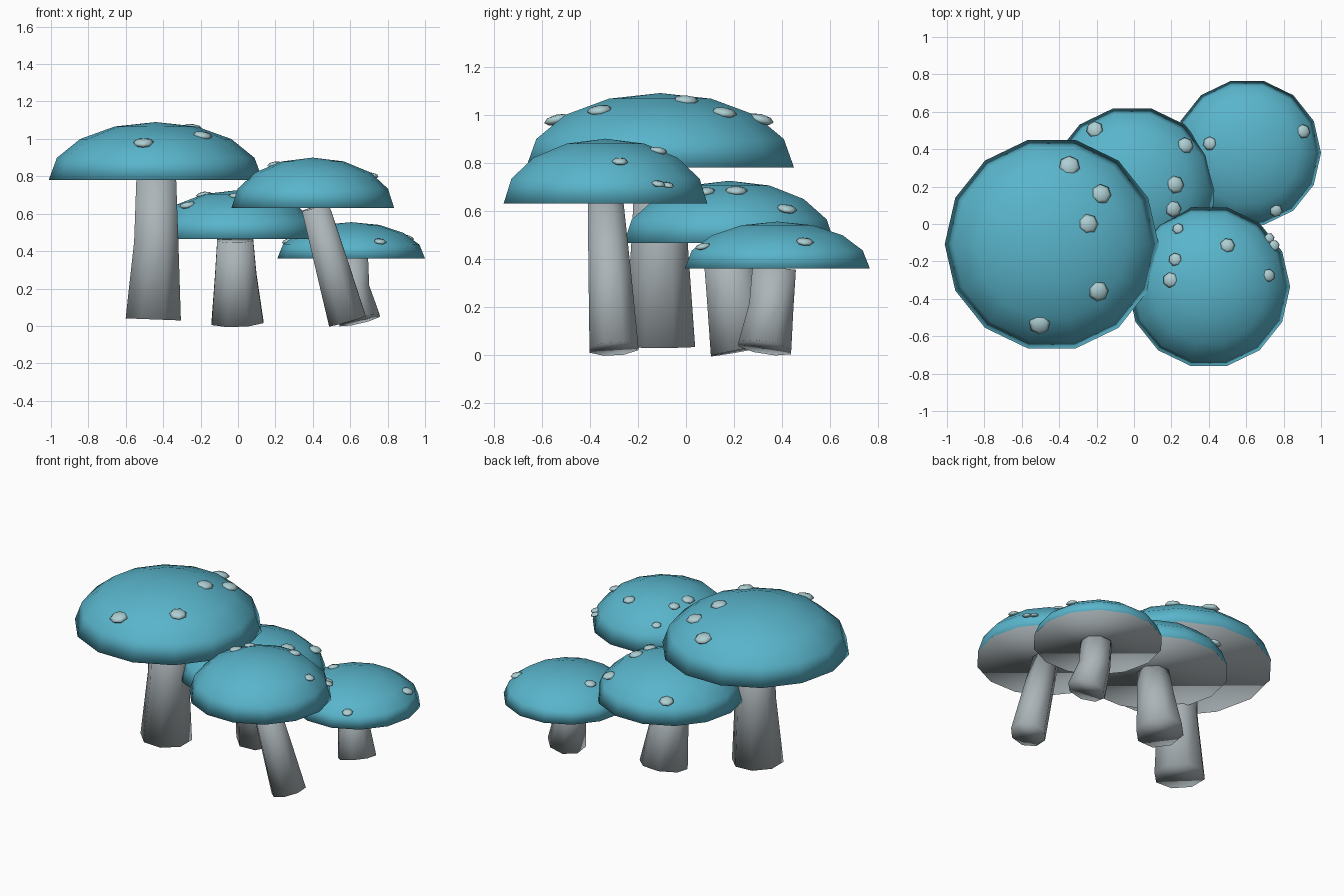
import bpy
import bmesh
from math import pi, sin, cos, sqrt
from mathutils import Vector, Matrix

if "Cube" in bpy.data.objects:
    bpy.data.objects.remove(bpy.data.objects["Cube"])


def make_material(name, rgb):
    mat = bpy.data.materials.new(name)
    mat.use_nodes = True
    mat.diffuse_color = (*rgb, 1)
    mat.node_tree.nodes["Principled BSDF"].inputs["Base Color"].default_value = (*rgb, 1)
    return mat


teal = make_material("teal_cap", (0.10, 0.46, 0.60))
grey = make_material("grey_stem", (0.41, 0.46, 0.48))
pale = make_material("pale_spot", (0.42, 0.62, 0.65))


def finish(bm, name, mats):
    bmesh.ops.recalc_face_normals(bm, faces=bm.faces)
    for f in bm.faces:
        f.smooth = True
    mesh = bpy.data.meshes.new(name)
    bm.to_mesh(mesh)
    bm.free()
    for m in mats:
        mesh.materials.append(m)
    obj = bpy.data.objects.new(name, mesh)
    bpy.context.collection.objects.link(obj)
    return obj


def add_cap(name, centre, radius, height):
    # Upper half of a flattened sphere, closed with a flat grey underside
    bm = bmesh.new()
    bmesh.ops.create_uvsphere(bm, u_segments=14, v_segments=8, radius=1)
    bmesh.ops.delete(bm, geom=[v for v in bm.verts if v.co.z < -0.01], context="VERTS")
    rim = [e for e in bm.edges if e.is_boundary]
    under = bmesh.ops.contextual_create(bm, geom=rim)["faces"]
    for f in under:
        f.material_index = 1
    bm.transform(Matrix.Translation(centre)
                 @ Matrix.Diagonal((radius, radius, height, 1))
                 @ Matrix.Rotation(pi / 2, 4, "Z"))
    finish(bm, name, [teal, grey])


def add_stem(name, stations, sides=8):
    # Loft through (centre, radius) stations, rings square to the path
    bm = bmesh.new()
    rings = []
    for i, (c, r) in enumerate(stations):
        low = Vector(stations[max(i - 1, 0)][0])
        high = Vector(stations[min(i + 1, len(stations) - 1)][0])
        turn = Vector((0, 0, 1)).rotation_difference(high - low)
        ring = []
        for k in range(sides):
            a = 2 * pi * (k + 0.5) / sides
            ring.append(bm.verts.new(Vector(c) + turn @ Vector((r * cos(a), r * sin(a), 0))))
        rings.append(ring)
    for a, b in zip(rings, rings[1:]):
        for k in range(sides):
            n = (k + 1) % sides
            bm.faces.new((a[k], a[n], b[n], b[k]))
    bm.faces.new(rings[0][::-1])
    bm.faces.new(rings[-1])
    finish(bm, name, [grey])


def add_spots(name, centre, radius, height, spots):
    # Flattened pebbles resting on the dome
    bm = bmesh.new()
    for i, (x, y, size) in enumerate(spots):
        dx, dy = x - centre[0], y - centre[1]
        q = min((dx * dx + dy * dy) / radius ** 2, 0.96)
        z = centre[2] + height * sqrt(1 - q) * 0.98
        normal = Vector((dx, dy, radius * 3)).normalized()
        tilt = Vector((0, 0, 1)).rotation_difference(normal).to_matrix().to_4x4()
        bmesh.ops.create_uvsphere(
            bm, u_segments=7, v_segments=4, radius=size,
            matrix=Matrix.Translation((x, y, z)) @ tilt
            @ Matrix.Rotation(i, 4, "Z") @ Matrix.Diagonal((1, 1, 0.38, 1)))
    finish(bm, name, [pale])


# name, cap centre, radius, height, stem stations, spots
mushrooms = [
    ("tall", (-0.44, -0.108, 0.78), 0.572, 0.31,
     [((-0.453, -0.11, 0.035), 0.16), ((-0.437, -0.11, 0.45), 0.128),
      ((-0.437, -0.105, 0.79), 0.115)],
     [(-0.345, 0.31, 0.057), (-0.175, 0.16, 0.054), (-0.245, 0, 0.054),
      (-0.19, -0.36, 0.054), (-0.505, -0.535, 0.057)]),
    ("middle", (-0.01, 0.18, 0.465), 0.45, 0.26,
     [((-0.003, 0.24, 0.02), 0.15), ((-0.012, 0.195, 0.27), 0.12),
      ((-0.015, 0.165, 0.46), 0.104)],
     [(-0.21, 0.505, 0.046), (0.275, 0.42, 0.044), (0.22, 0.21, 0.048),
      (0.21, 0.08, 0.044), (-0.27, 0, 0.045), (-0.18, 0.18, 0.045), (-0.01, -0.01, 0.04)]),
    ("leaning", (0.40, -0.335, 0.63), 0.435, 0.27,
     [((0.585, -0.30, 0.026), 0.11), ((0.50, -0.317, 0.33), 0.096),
      ((0.413, -0.335, 0.635), 0.08)],
     [(0.235, -0.025, 0.03), (0.22, -0.19, 0.036), (0.195, -0.30, 0.042),
      (0.50, -0.115, 0.04), (0.725, -0.075, 0.027), (0.75, -0.115, 0.03),
      (0.72, -0.275, 0.035)]),
    ("short", (0.605, 0.38, 0.36), 0.395, 0.195,
     [((0.65, 0.328, 0.03), 0.12), ((0.61, 0.355, 0.2), 0.1),
      ((0.605, 0.367, 0.36), 0.098)],
     [(0.405, 0.43, 0.037), (0.905, 0.495, 0.038), (0.76, 0.07, 0.034),
      (0.265, 0.44, 0.034)]),
]

for name, centre, radius, height, stations, spots in mushrooms:
    add_cap(name + "_mushroom_cap", centre, radius, height)
    add_stem(name + "_mushroom_stem", stations)
    add_spots(name + "_mushroom_spots", centre, radius, height, spots)
